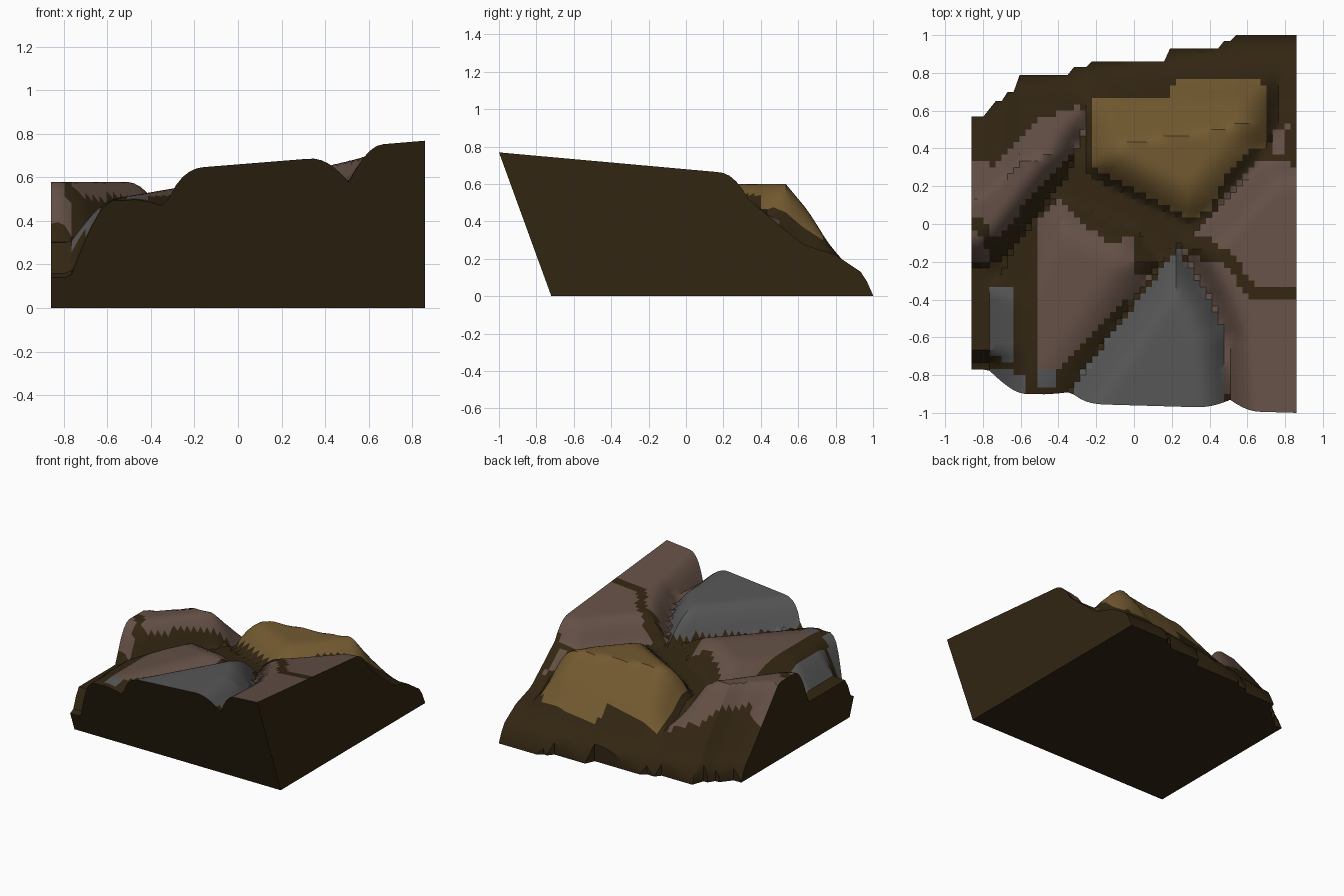
import bpy, bmesh, math
from mathutils import Vector
from mathutils.geometry import intersect_point_line

cube = bpy.data.objects.get("Cube")
if cube:
    bpy.data.objects.remove(cube)


def material(name, rgb):
    m = bpy.data.materials.new(name)
    m.use_nodes = True
    m.diffuse_color = (*rgb, 1)
    m.node_tree.nodes["Principled BSDF"].inputs["Base Color"].default_value = (*rgb, 1)
    return m


SOIL, PINK, GREY, GOLD = range(4)
materials = [material("dark_soil", (.032, .019, .006)),
             material("pink_brown_rock", (.127, .08, .061)),
             material("grey_rock", (.095, .095, .095)),
             material("golden_rock", (.171, .102, .03))]

HALF = .86
FOOT, LEAN = -.72, .364      # front face overhangs as it rises


def clamp(t):
    return max(0.0, min(1.0, t))


def along(points, t):
    """Piecewise linear curve."""
    if t <= points[0][0]:
        return points[0][1]
    for (a, u), (b, v) in zip(points, points[1:]):
        if t <= b:
            return u + (v - u) * (t - a) / (b - a)
    return points[-1][1]


def inside(poly, x, y):
    hit = False
    for (ax, ay), (bx, by) in zip(poly, poly[1:] + poly[:1]):
        if (ay > y) != (by > y) and x < ax + (y - ay) * (bx - ax) / (by - ay):
            hit = not hit
    return hit


def rim_distance(poly, x, y):
    p, best = Vector((x, y, 0)), 9.0
    for a, b in zip(poly, poly[1:] + poly[:1]):
        a, b = Vector((*a, 0)), Vector((*b, 0))
        t = clamp(intersect_point_line(p, a, b)[1])
        best = min(best, (p - a.lerp(b, t)).length)
    return best


# Stepped back edge of the block and the fall of the soil towards it
back = [(-.86, .57), (-.79, .61), (-.75, .65), (-.68, .7), (-.61, .79),
        (-.32, .83), (-.25, .86), (.18, .93), (.47, .97), (.53, 1.0)]
fall = [(0, 0), (.05, .12), (.2, .22), (.38, .28), (.55, .42), (.75, .59), (.9, .67)]


def back_edge(x):
    return [y for bx, y in back if bx <= x + .001][-1]


# Boulders: outline, top height, tilt along x, tilt along y, width of rounded rim
boulders = [
    # golden back boulder
    ([(-.25, .8), (-.24, .28), (-.12, .2), (.3, 0), (.42, .08), (.74, .45),
      (.76, .82), (.25, .84)], .6, 0, 0, .2),
    # left boulder
    ([(-1.2, -.2), (-.8, -.23), (-.68, -.15), (-.36, .27), (-.23, .62),
      (-.36, .8), (-.7, .72), (-.9, .56), (-1.2, .5)], .58, 0, 0, .16),
    # middle boulder
    ([(-.6, -.1), (-.42, .15), (0, -.03), (.15, -.2), (-.5, -1.12),
      (-.77, -1.2), (-.77, -.35), (-.72, -.3)], .6, .17, 0, .23),
    # grey front boulder
    ([(-.55, -1.2), (.52, -1.2), (.49, -.6), (.42, -.42), (.22, -.1)],
     .66, .08, 0, .18),
    # right boulder
    ([(.53, -1.2), (.49, -.6), (.42, -.42), (.25, -.12), (.42, .02),
      (.7, .32), (1.2, .36), (1.2, -1.2)], .61, .08, -.09, .15),
]


def height(x, y):
    d = max(0, along(back, x) - y)
    # soil with a low gully at the left front
    ground = .51 + .13 * x - .08 * (y + .9)
    gully = .3 - .16 * clamp((-.68 - y) / .06)
    s = max(clamp((x + .68) / .2), clamp((y + .25) / .3))
    soil = min(gully + (ground - gully) * s, along(fall, d))
    z = soil
    for poly, top, gx, gy, width in boulders:
        if inside(poly, x, y):
            t = 1 - (1 - clamp(rim_distance(poly, x, y) / width)) ** 2
            crest = min(top + gx * x + gy * y, .04 + 1.2 * d)
            z = max(z, soil + (crest - soil) * t)
    return max(z, .005)


# Painted areas, later ones on top
paint = [
    (GOLD, [(-.22, .68), (-.22, .3), (-.1, .23), (.3, .03), (.42, .08), (.45, .2),
            (.6, .38), (.71, .42), (.71, .72), (.64, .76), (.24, .77), (.17, .66)]),
    (PINK, [(-1, .36), (-.74, .31), (-.6, .46), (-.5, .55), (-.3, .62), (-.24, .6),
            (-.28, .42), (-.74, -.08), (-.8, .02), (-1, .02)]),
    (PINK, [(-1, -.05), (-.82, -.04), (-.76, -.2), (-1, -.21)]),
    (PINK, [(-.5, .02), (-.4, .15), (-.33, .05), (-.12, -.12), (0, -.05), (0, -.27),
            (.1, -.27), (-.4, -.76), (-.5, -.76)]),
    (PINK, [(.52, -1.2), (.47, -.6), (.25, -.12), (.4, .02), (.48, .17), (.68, .35),
            (1, .28), (1, -1.2)]),
    (PINK, [(.74, .5), (.82, .52), (.79, .38), (.73, .38)]),
    (SOIL, [(.24, -.08), (.42, -.08), (.55, -.2), (.63, -.33), (1, -.33), (1, -.4),
            (.6, -.4), (.5, -.22), (.3, -.17)]),
    (GREY, [(-.34, -1.2), (.5, -1.2), (.48, -.6), (.42, -.42), (.23, -.12),
            (.15, -.24), (-.32, -.84)]),
    (GREY, [(-.78, -.34), (-.65, -.34), (-.65, -.73), (-.78, -.7)]),
    (GREY, [(-.75, -.76), (-.58, -.8), (-.56, -1), (-.75, -1)]),
    (GREY, [(-.5, -.76), (-.43, -.76), (-.43, -.87), (-.5, -.87)]),
]


def front_edge(x):
    """Where the surface meets the leaning front face."""
    lo, hi = -1.1, FOOT
    for _ in range(24):
        mid = (lo + hi) / 2
        if mid - FOOT + LEAN * height(x, mid) > 0:
            hi = mid
        else:
            lo = mid
    return hi


# Rocky top surface
bm = bmesh.new()
NX, NY = 54, 60
columns, front_feet, back_feet = [], [], []
for i in range(NX + 1):
    x = -HALF + 2 * HALF * i / NX
    y0, y1 = front_edge(x), back_edge(x)
    z0 = (FOOT - y0) / LEAN
    col = []
    for j in range(NY + 1):
        y = max(y0, min(y1, -1 + 2 * j / NY))
        col.append(bm.verts.new((x, y, z0 if y == y0 else height(x, y))))
    columns.append(col)
    front_feet.append(bm.verts.new((x, FOOT, 0)))
    back_feet.append(bm.verts.new((x, y1, 0)))

for a, b in zip(columns, columns[1:]):
    for j in range(NY):
        f = bm.faces.new((a[j], b[j], b[j + 1], a[j + 1]))
        c = f.calc_center_median()
        for mat, poly in paint:
            if inside(poly, c.x, c.y):
                f.material_index = mat

# Front, back and side walls, and the underside
for i in range(NX):
    bm.faces.new((front_feet[i], front_feet[i + 1], columns[i + 1][0], columns[i][0]))
    bm.faces.new((back_feet[i + 1], back_feet[i], columns[i][-1], columns[i + 1][-1]))
    bm.faces.new((front_feet[i + 1], front_feet[i], back_feet[i], back_feet[i + 1]))
bm.faces.new([back_feet[0], front_feet[0]] + columns[0])
bm.faces.new([front_feet[-1], back_feet[-1]] + columns[-1][::-1])

bmesh.ops.remove_doubles(bm, verts=bm.verts[:], dist=.0005)
bmesh.ops.recalc_face_normals(bm, faces=bm.faces[:])
mesh = bpy.data.meshes.new("rocky_ground")
bm.to_mesh(mesh)
bm.free()
for m in materials:
    mesh.materials.append(m)
ground = bpy.data.objects.new("rocky_ground", mesh)
bpy.context.collection.objects.link(ground)
bpy.context.view_layer.objects.active = ground
ground.select_set(True)
bpy.ops.object.shade_smooth_by_angle(angle=math.radians(30))
